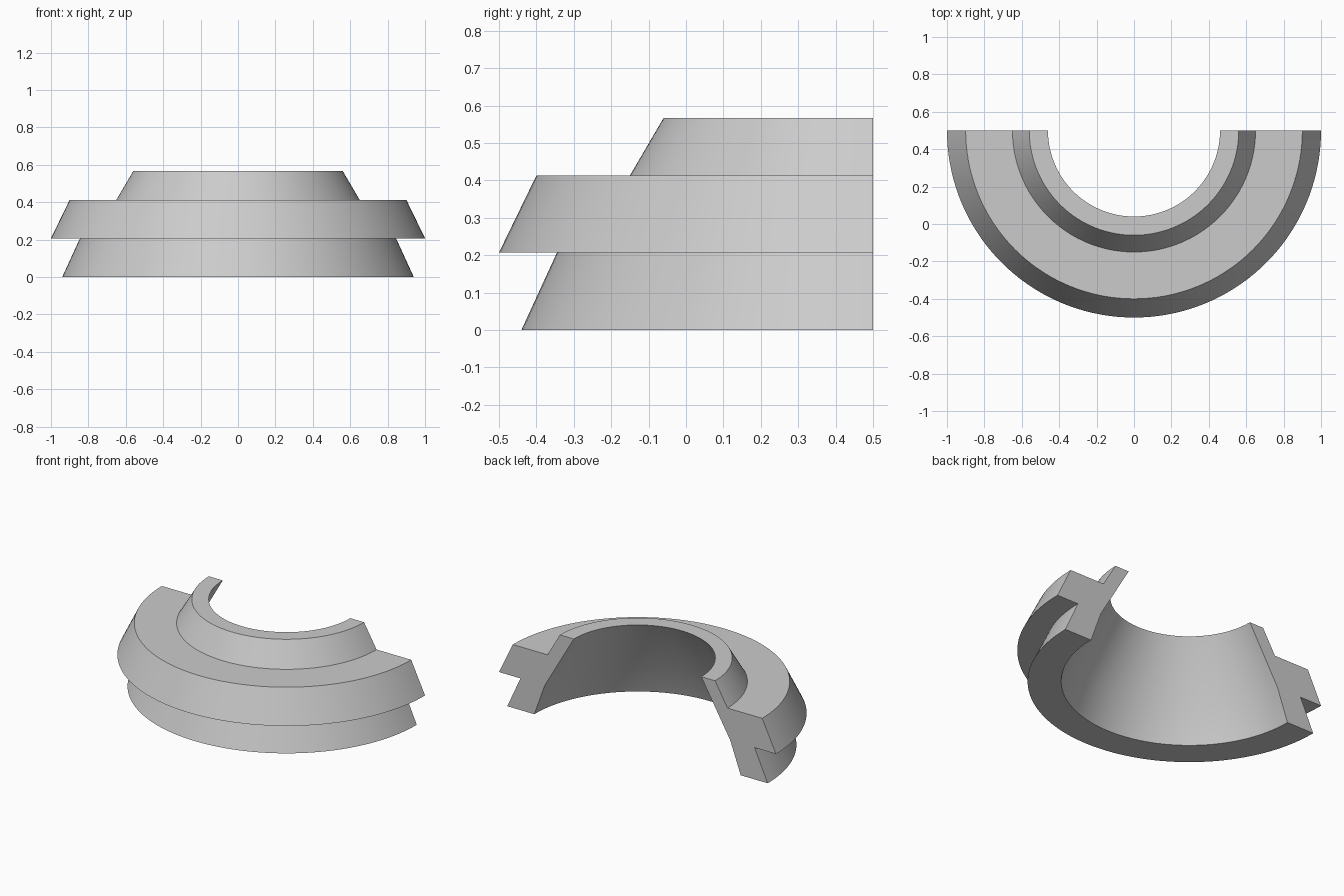
import bpy, bmesh, math

cube = bpy.data.objects.get("Cube")
if cube:
    bpy.data.objects.remove(cube, do_unlink=True)

# Plain grey material
grey = bpy.data.materials.new("light grey")
grey.use_nodes = True
colour = (0.6, 0.6, 0.6, 1.0)
grey.diffuse_color = colour
grey.node_tree.nodes["Principled BSDF"].inputs["Base Color"].default_value = colour

# Stepped cross-section as (radius, height)
PROFILE = [(0.94, 0.0), (0.845, 0.207), (1.0, 0.207), (0.9, 0.413),
           (0.65, 0.413), (0.56, 0.567), (0.46, 0.567),
           (0.67, 0.207), (0.745, 0.0)]
CENTRE_Y = 0.5
SEGMENTS = 72


def half_ring(name, profile, material):
    """Sweep a closed profile through the front half turn and cap both ends."""
    bm = bmesh.new()
    rings = []
    for i in range(SEGMENTS + 1):
        a = math.pi * (1 + i / SEGMENTS)
        rings.append([bm.verts.new((r * math.cos(a), CENTRE_Y + r * math.sin(a), z))
                      for r, z in profile])
    n = len(profile)
    for a, b in zip(rings, rings[1:]):
        for j in range(n):
            k = (j + 1) % n
            bm.faces.new((a[j], b[j], b[k], a[k]))
    # Flat cut ends
    bm.faces.new(rings[0])
    bm.faces.new(rings[-1][::-1])
    bmesh.ops.recalc_face_normals(bm, faces=bm.faces[:])
    mesh = bpy.data.meshes.new(name)
    bm.to_mesh(mesh)
    bm.free()
    mesh.materials.append(material)
    obj = bpy.data.objects.new(name, mesh)
    bpy.context.collection.objects.link(obj)
    return obj


ring = half_ring("stepped_half_ring", PROFILE, grey)

# Smooth round walls, crisp step edges
for o in bpy.context.selected_objects:
    o.select_set(False)
ring.select_set(True)
bpy.context.view_layer.objects.active = ring
bpy.ops.object.shade_smooth_by_angle(angle=math.radians(30))
